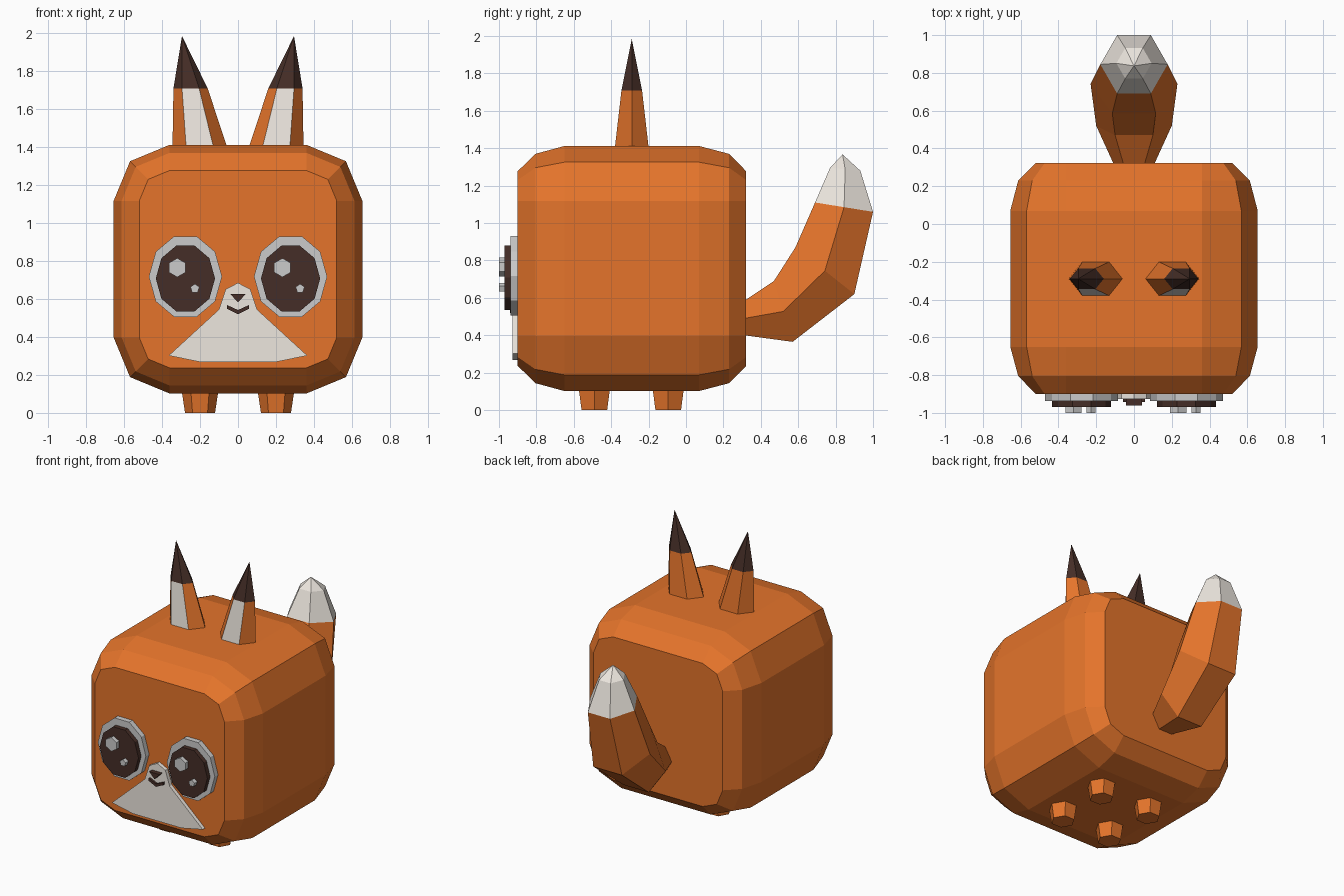
import bpy, bmesh
from math import cos, sin, pi, radians

if "Cube" in bpy.data.objects:
    bpy.data.objects.remove(bpy.data.objects["Cube"])


def material(name, rgb):
    m = bpy.data.materials.new(name)
    m.diffuse_color = (*rgb, 1)
    m.use_nodes = True
    m.node_tree.nodes["Principled BSDF"].inputs["Base Color"].default_value = m.diffuse_color
    return m


ORANGE = material("orange_fur", (0.78, 0.175, 0.024))
DARK = material("dark_brown", (0.06, 0.027, 0.02))
WHITE = material("warm_white", (0.85, 0.80, 0.74))


def loft(name, rings, mats, paint=None):
    """Skin a list of equal rings; a one-point last ring makes a tip.
    paint(ring_index, side_index) picks the material slot of a face."""
    bm = bmesh.new()
    rows = [[bm.verts.new(p) for p in r] for r in rings]
    n = len(rows[0])
    for i, (a, b) in enumerate(zip(rows, rows[1:])):
        for j in range(n):
            k = (j + 1) % n
            f = bm.faces.new((a[j], a[k], b[0]) if len(b) == 1 else (a[j], a[k], b[k], b[j]))
            f.material_index = paint(i, j) if paint else 0
    bm.faces.new(rows[0])
    if len(rows[-1]) > 1:
        bm.faces.new(rows[-1])
    bmesh.ops.recalc_face_normals(bm, faces=bm.faces)
    me = bpy.data.meshes.new(name)
    bm.to_mesh(me)
    bm.free()
    for m in mats:
        me.materials.append(m)
    ob = bpy.data.objects.new(name, me)
    bpy.context.collection.objects.link(ob)
    return ob


def plate(name, outline, y_front, y_back, mat):
    """Flat plate from an (x, z) outline, facing the front."""
    return loft(name, [[(x, y, z) for x, z in outline] for y in (y_back, y_front)],
                [mat] if mat else [])


def ngon(x, z, rx, rz, n, start=0.0):
    return [(x + rx * cos(start + 2 * pi * i / n), z + rz * sin(start + 2 * pi * i / n))
            for i in range(n)]


# Body: rounded-square rings from front to back
def body_ring(y, r):
    pts = []
    for q, (sx, sz) in enumerate([(1, 1), (-1, 1), (-1, -1), (1, -1)]):
        for s in range(3):
            a = radians(90 * q + 45 * s)
            pts.append((sx * 0.36 + r * cos(a), y, 0.757 + sz * 0.36 + r * sin(a)))
    return pts


loft("body", [body_ring(y, r) for y, r in
              [(-0.9, 0.16), (-0.805, 0.253), (-0.65, 0.295),
               (0.07, 0.295), (0.23, 0.253), (0.322, 0.16)]], [ORANGE])

# Legs: short tapered hexagonal stubs
for side, sx in (("left", -1), ("right", 1)):
    for end, y in (("front", -0.49), ("back", -0.095)):
        loft(f"{end}_{side}_leg",
             [[(px, py, z) for px, py in ngon(sx * 0.2, y, r, r, 6)]
              for z, r in ((0.0, 0.079), (0.12, 0.097))], [ORANGE])


# Ears: leaning hexagonal spikes, white inside, dark tip
def ear_ring(sx, cx, z, rx, ry):
    return [(sx * (cx + rx * u), -0.29 + ry * v, z) for u, v in
            [(-1, 0), (-0.5, -1), (0.5, -1), (1, 0), (0.5, 1), (-0.5, 1)]]


for side, sx in (("left", -1), ("right", 1)):
    loft(f"{side}_ear",
         [ear_ring(sx, 0.202, 1.405, 0.143, 0.09),
          ear_ring(sx, 0.25, 1.71, 0.09, 0.055),
          [(sx * 0.295, -0.29, 1.985)]],
         [ORANGE, WHITE, DARK],
         lambda i, j: 2 if i else (1 if j == 1 else 0))


# Tail: hexagonal rings given by upper and lower (y, z) edges and half width
def tail_ring(up, low, rx):
    mid = ((up[0] + low[0]) / 2, (up[1] + low[1]) / 2)
    return [(rx * u, *p) for u, p in
            [(-1, mid), (-0.5, up), (0.5, up), (1, mid), (0.5, low), (-0.5, low)]]


loft("tail",
     [tail_ring((0.29, 0.57), (0.29, 0.403), 0.095),
      tail_ring((0.47, 0.69), (0.57, 0.365), 0.2),
      tail_ring((0.585, 0.87), (0.90, 0.62), 0.23),
      tail_ring((0.69, 1.11), (1.0, 1.06), 0.178),
      tail_ring((0.77, 1.295), (0.932, 1.28), 0.093),
      [(0, 0.837, 1.367)]],
     [ORANGE, WHITE], lambda i, j: int(i >= 3))

# Eyes: stacked plates, with highlights on the same side of both
for side, x in (("left", -0.277), ("right", 0.277)):
    plate(f"{side}_eye_rim", ngon(x, 0.718, 0.193, 0.223, 10), -0.938, -0.88, None)
    plate(f"{side}_eye_pupil", ngon(x, 0.708, 0.156, 0.182, 10), -0.97, -0.92, DARK)
    plate(f"{side}_eye_large_highlight",
          ngon(x - 0.043, 0.765, 0.05, 0.05, 6, pi / 2), -1.0, -0.96, None)
    plate(f"{side}_eye_small_highlight",
          ngon(x + 0.05, 0.655, 0.025, 0.025, 5, pi / 2), -1.0, -0.96, None)


# Muzzle, nose and mouth
def mirrored(half):
    return half + [(-x, z) for x, z in reversed(half) if x > 0]


plate("muzzle", mirrored([(0, 0.685), (0.065, 0.652), (0.1, 0.545), (0.365, 0.302),
                          (0.195, 0.267)]), -0.927, -0.88, WHITE)
plate("nose", [(-0.042, 0.627), (0.042, 0.627), (0, 0.583)], -0.96, -0.91, DARK)
plate("mouth", [(0, 0.542), (0.058, 0.568), (0.058, 0.548), (0, 0.52),
                (-0.058, 0.548), (-0.058, 0.568)], -0.942, -0.91, DARK)
